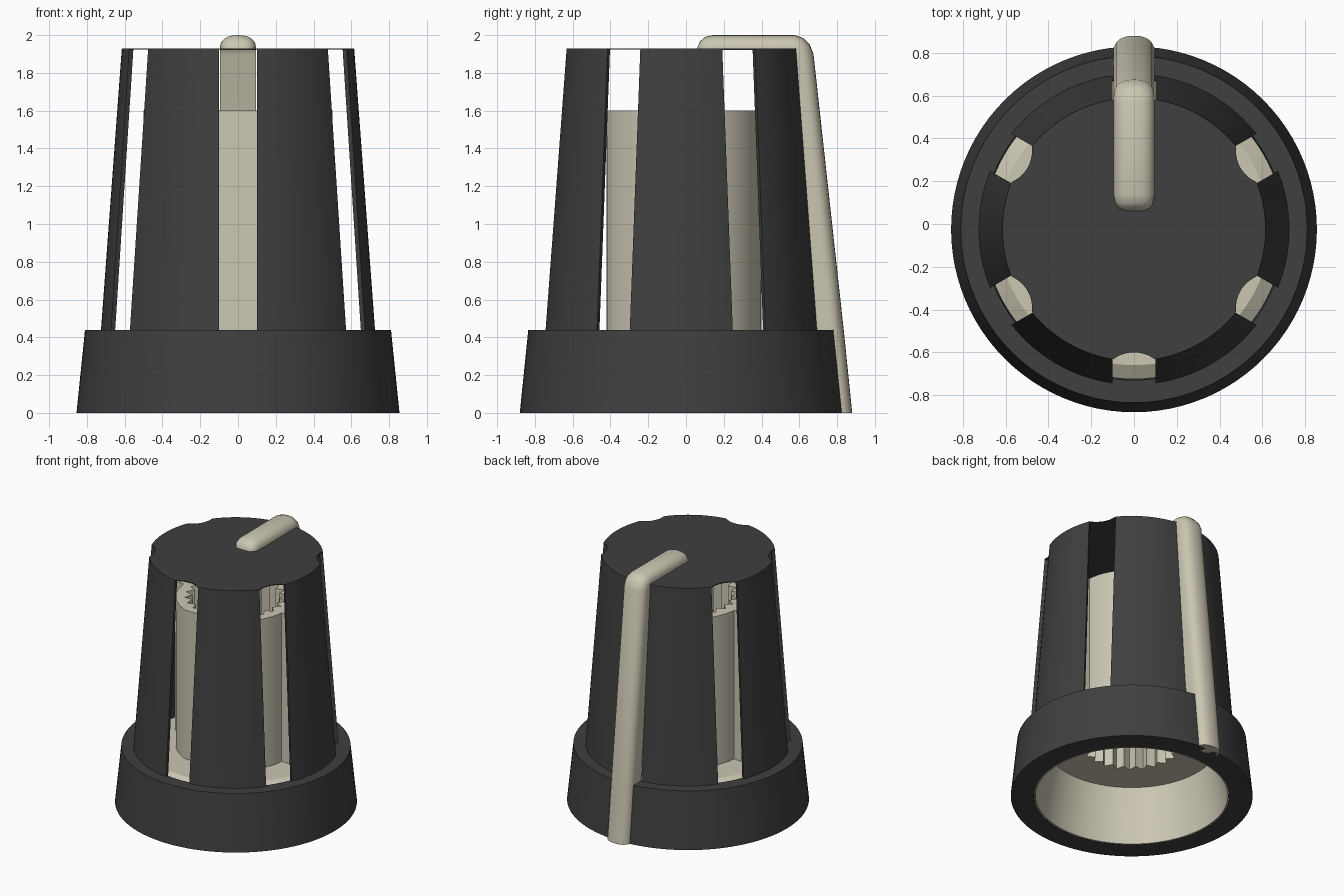
import bpy, bmesh, math

cube = bpy.data.objects.get("Cube")
if cube:
    bpy.data.objects.remove(cube, do_unlink=True)

CY = -0.025      # y of the knob axis
SEG = 96
TAU = 2 * math.pi


def material(name, rgb):
    m = bpy.data.materials.new(name)
    m.diffuse_color = (*rgb, 1)
    m.use_nodes = True
    bsdf = m.node_tree.nodes["Principled BSDF"]
    bsdf.inputs["Base Color"].default_value = (*rgb, 1)
    bsdf.inputs["Roughness"].default_value = 0.6
    return m


DARK = material("charcoal", (0.05, 0.05, 0.05))
CREAM = material("cream", (0.60, 0.57, 0.45))


def loft(name, loops, mat, wrap=False, caps=False):
    """Skin closed loops of points; wrap joins last to first, caps fills the ends."""
    bm = bmesh.new()
    rows = [[bm.verts.new(p) for p in loop] for loop in loops]
    n = len(rows[0])
    pairs = list(zip(rows, rows[1:])) + ([(rows[-1], rows[0])] if wrap else [])
    for a, b in pairs:
        for i in range(n):
            j = (i + 1) % n
            bm.faces.new((a[i], a[j], b[j], b[i]))
    if caps:
        bm.faces.new(rows[0])
        bm.faces.new(rows[-1])
    bmesh.ops.recalc_face_normals(bm, faces=bm.faces)
    me = bpy.data.meshes.new(name)
    bm.to_mesh(me)
    bm.free()
    me.materials.append(mat)
    ob = bpy.data.objects.new(name, me)
    bpy.context.collection.objects.link(ob)
    bpy.ops.object.select_all(action="DESELECT")
    ob.select_set(True)
    bpy.context.view_layer.objects.active = ob
    bpy.ops.object.shade_smooth_by_angle(angle=math.radians(30))
    return ob


def polar(r, a, z):
    return (r * math.cos(a), CY + r * math.sin(a), z)


def outline(radius, z):
    """Loop around the axis; radius is a number or a function of the angle."""
    f = radius if callable(radius) else (lambda a: radius)
    return [polar(f(TAU * i / SEG), TAU * i / SEG, z) for i in range(SEG)]


def lathe(name, profile, mat):
    return loft(name, [outline(r, z) for r, z in profile], mat, wrap=True)


# Skirt around the base
lathe("skirt", [(0.69, 0), (0.855, 0), (0.81, 0.44), (0.705, 0.44)], DARK)

# Cream lining of the skirt, with the floor carrying the shaft socket
lathe("base_lining", [(0.68, 0), (0.689, 0), (0.70, 0.40), (0.635, 0.44),
                      (0.365, 0.44), (0.365, 0.42), (0.61, 0.42)], CREAM)


# Shaft socket: flattened at the front, toothed inside
def socket_outer(a):
    s = -math.sin(a)
    return min(0.425, 0.395 / s) if s > 0.1 else 0.425


def socket_inner(a):
    step = round(a / TAU * SEG) % 4
    return (0.31, 0.335, 0.36, 0.335)[step]


loft("shaft_socket", [outline(socket_outer, 0.42), outline(socket_outer, 1.6),
                      outline(socket_inner, 1.6), outline(socket_inner, 0.42)],
     CREAM, wrap=True)

# Side fins of the socket
for side, label in ((1, "left"), (-1, "right")):
    loft("socket_fin_" + label,
         [[(side * x, CY + y, z) for x, y in
           ((0.40, -0.04), (0.50, -0.04), (0.50, 0.04), (0.40, 0.04))]
          for z in (0.43, 1.6)], CREAM, caps=True)

# Six tapered wall panels separated by parallel-sided slots
SLOT = 0.1
WALL = 0.025
Z0, Z1, R0, R1 = 0.43, 1.93, 0.726, 0.615
for k in range(6):
    mid = k * math.pi / 3
    loops = []
    for i in range(17):
        t = i / 8 - 1
        loop = []
        for r, z in ((R0, Z0), (R1, Z1), (R1 - WALL, Z1), (R0 - WALL, Z0)):
            half = math.pi / 6 - math.asin(SLOT / r)
            loop.append(polar(r, mid + t * half, z))
        loops.append(loop)
    loft("wall_panel_%d" % (k + 1), loops, DARK, caps=True)


# Thin top disc, scalloped above every slot
def disc_radius(a):
    d = (a - math.pi / 6 + math.pi / 6) % (math.pi / 3) - math.pi / 6
    c, rad = 0.735, 0.16
    q = rad ** 2 - (c * math.sin(d)) ** 2
    return min(R1, c * math.cos(d) - math.sqrt(q)) if q > 0 else R1


SEG = 288
loft("top_disc", [outline(disc_radius, Z1 - 0.006), outline(disc_radius, Z1)],
     DARK, caps=True)

# Pointer: rounded bar over the top and down the back
# stations: half width, base (y, z), crest (y, z)
stations = [
    (0.045, (0.060, 1.92), (0.060, 1.935)),
    (0.070, (0.072, 1.92), (0.075, 1.968)),
    (0.088, (0.095, 1.92), (0.10, 1.99)),
    (0.095, (0.13, 1.92), (0.14, 2.0)),
    (0.095, (0.54, 1.92), (0.575, 2.0)),
    (0.095, (0.55, 1.92), (0.62, 1.985)),
    (0.095, (0.555, 1.91), (0.655, 1.95)),
    (0.095, (0.56, 1.90), (0.675, 1.90)),
    (0.095, (0.69, 0.44), (0.835, 0.44)),
    (0.095, (0.775, 0), (0.88, 0)),
]
loops = []
for w, base, crest in stations:
    dy, dz = crest[0] - base[0], crest[1] - base[1]
    depth = math.hypot(dy, dz)
    dome = min(0.075, depth * 0.9)          # height of the rounded part
    loop = [(-w, base[0], base[1]), (w, base[0], base[1])]
    for i in range(13):
        a = math.pi * i / 12
        c = math.cos(a)
        x = w * math.copysign(abs(c) ** 0.85, c)
        h = (depth - dome + dome * abs(math.sin(a)) ** 0.85) / depth
        loop.append((x, base[0] + dy * h, base[1] + dz * h))
    loops.append(loop)
loft("pointer", loops, CREAM, caps=True)
